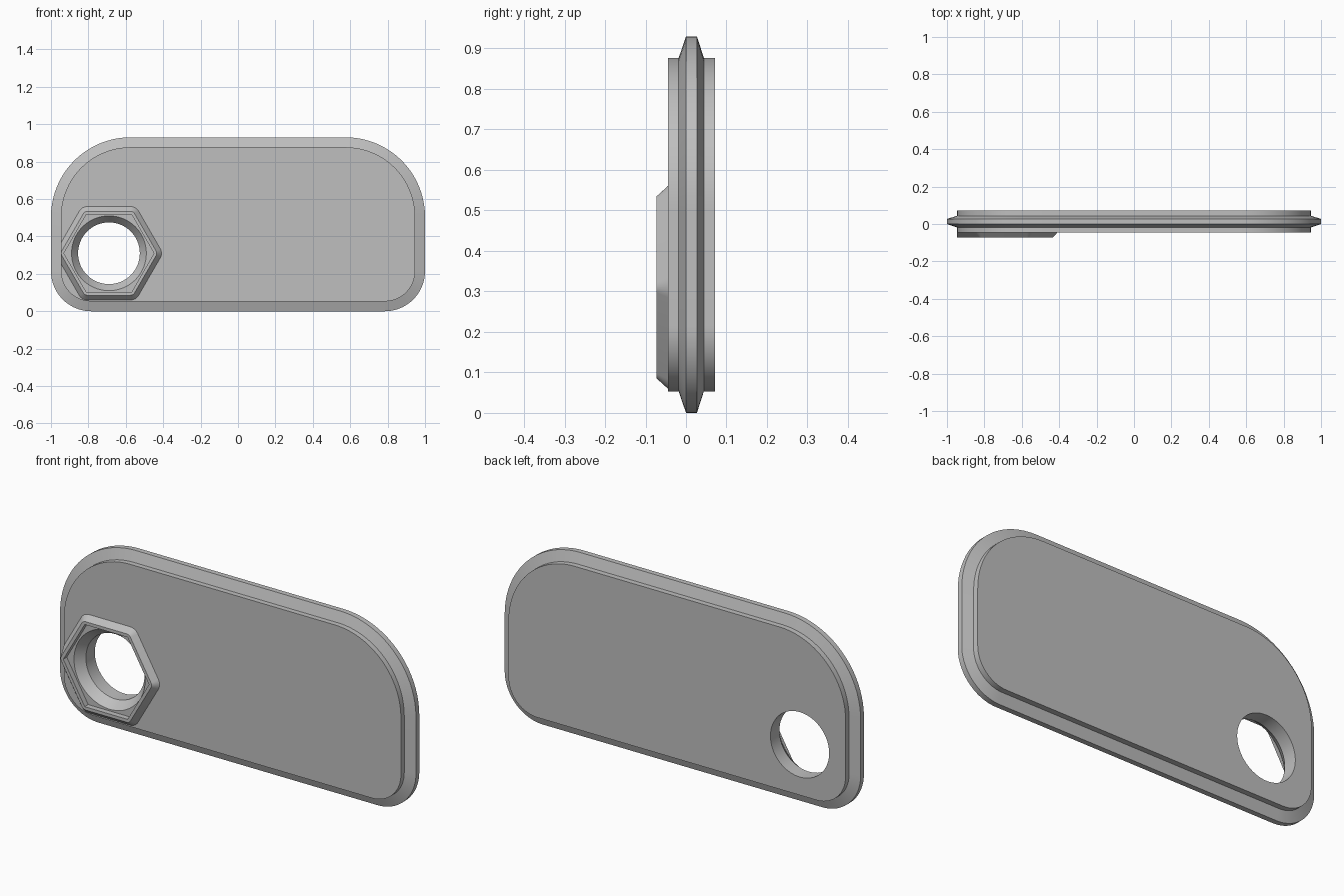
import bpy
import bmesh
from math import cos, sin, pi, radians

cube = bpy.data.objects.get("Cube")
if cube:
    bpy.data.objects.remove(cube, do_unlink=True)

HOLE_X, HOLE_Z = -0.69, 0.31
FRONT, BACK, RIM = -0.045, 0.072, -0.073
HALF, HEIGHT, INSET = 1.0, 0.93, 0.053
R_TOP, R_BOTTOM = 0.425, 0.215

grey = bpy.data.materials.new("Metal grey")
grey.use_nodes = True
colour = (0.52, 0.52, 0.52, 1)
grey.diffuse_color = colour
grey.node_tree.nodes["Principled BSDF"].inputs["Base Color"].default_value = colour


def arc(cx, cz, r, start, sweep, steps):
    angles = [start + sweep * i / steps for i in range(steps + 1)]
    return [(cx + r * cos(a), cz + r * sin(a)) for a in angles]


def plate_outline(inset):
    """Rounded rectangle with larger top corners, shrunk by inset."""
    points = []
    corners = [(1, 1, R_TOP), (-1, 1, R_TOP), (-1, -1, R_BOTTOM), (1, -1, R_BOTTOM)]
    for i, (sx, sz, r) in enumerate(corners):
        cz = HEIGHT - r if sz > 0 else r
        points += arc(sx * (HALF - r), cz, r - inset, i * pi / 2, pi / 2, 20)
    return points


def hex_outline(apothem, r):
    """Hexagon with points left and right and corners rounded by r."""
    points = []
    reach = (apothem - r) / cos(pi / 6)
    for i in range(6):
        a = i * pi / 3
        cx, cz = HOLE_X + reach * cos(a), HOLE_Z + reach * sin(a)
        points += arc(cx, cz, r, a - pi / 6, pi / 3, 6) if r else [(cx, cz)]
    return points


def circle(r):
    return arc(HOLE_X, HOLE_Z, r, 0, 2 * pi, 64)[:-1]


def loft(name, sections):
    """Closed solid through (y, outline) sections."""
    bm = bmesh.new()
    rings = [[bm.verts.new((x, y, z)) for x, z in outline] for y, outline in sections]
    for a, b in zip(rings, rings[1:]):
        for i in range(len(a)):
            j = (i + 1) % len(a)
            bm.faces.new((a[i], a[j], b[j], b[i]))
    bm.faces.new(rings[0])
    bm.faces.new(rings[-1])
    bmesh.ops.recalc_face_normals(bm, faces=bm.faces)
    mesh = bpy.data.meshes.new(name)
    bm.to_mesh(mesh)
    bm.free()
    mesh.materials.append(grey)
    obj = bpy.data.objects.new(name, mesh)
    bpy.context.collection.objects.link(obj)
    return obj


def activate(obj):
    bpy.ops.object.select_all(action='DESELECT')
    obj.select_set(True)
    bpy.context.view_layer.objects.active = obj


def cut(obj, cutter):
    activate(obj)
    mod = obj.modifiers.new("Opening", 'BOOLEAN')
    mod.operation = 'DIFFERENCE'
    mod.solver = 'EXACT'
    mod.object = cutter
    bpy.ops.object.modifier_apply(modifier=mod.name)
    bpy.data.objects.remove(cutter, do_unlink=True)


# Plate with a bevelled flange around its middle
inner, outer = plate_outline(INSET), plate_outline(0)
plate = loft("plate", [(FRONT, inner), (-0.018, inner), (0, outer),
                       (0.027, outer), (0.044, inner), (BACK, inner)])
# Through hole, tapering in from the front
taper = 0.035 / 0.045
cut(plate, loft("hole_cutter", [(-0.09, circle(0.2 + taper * 0.045)), (0, circle(0.165)),
                                (0.1, circle(0.165))]))

# Chamfered hexagonal collar, trimmed flush with the plate side
collar = loft("hex_collar", [(FRONT + 0.006, hex_outline(0.25, 0.05)),
                             (FRONT, hex_outline(0.25, 0.05)),
                             (RIM, hex_outline(0.2245, 0.0245))])
cut(collar, loft("socket_cutter", [(-0.1, hex_outline(0.2085, 0)), (0, hex_outline(0.2085, 0))]))
bm = bmesh.new()
bm.from_mesh(collar.data)
trim = bmesh.ops.bisect_plane(bm, geom=bm.verts[:] + bm.edges[:] + bm.faces[:],
                              plane_co=(INSET - HALF, 0, 0), plane_no=(-1, 0, 0),
                              clear_outer=True)
bmesh.ops.holes_fill(bm, edges=[e for e in bm.edges if e.is_boundary])
bm.to_mesh(collar.data)
bm.free()

for part in (plate, collar):
    activate(part)
    bpy.ops.object.shade_smooth_by_angle(angle=radians(14))
